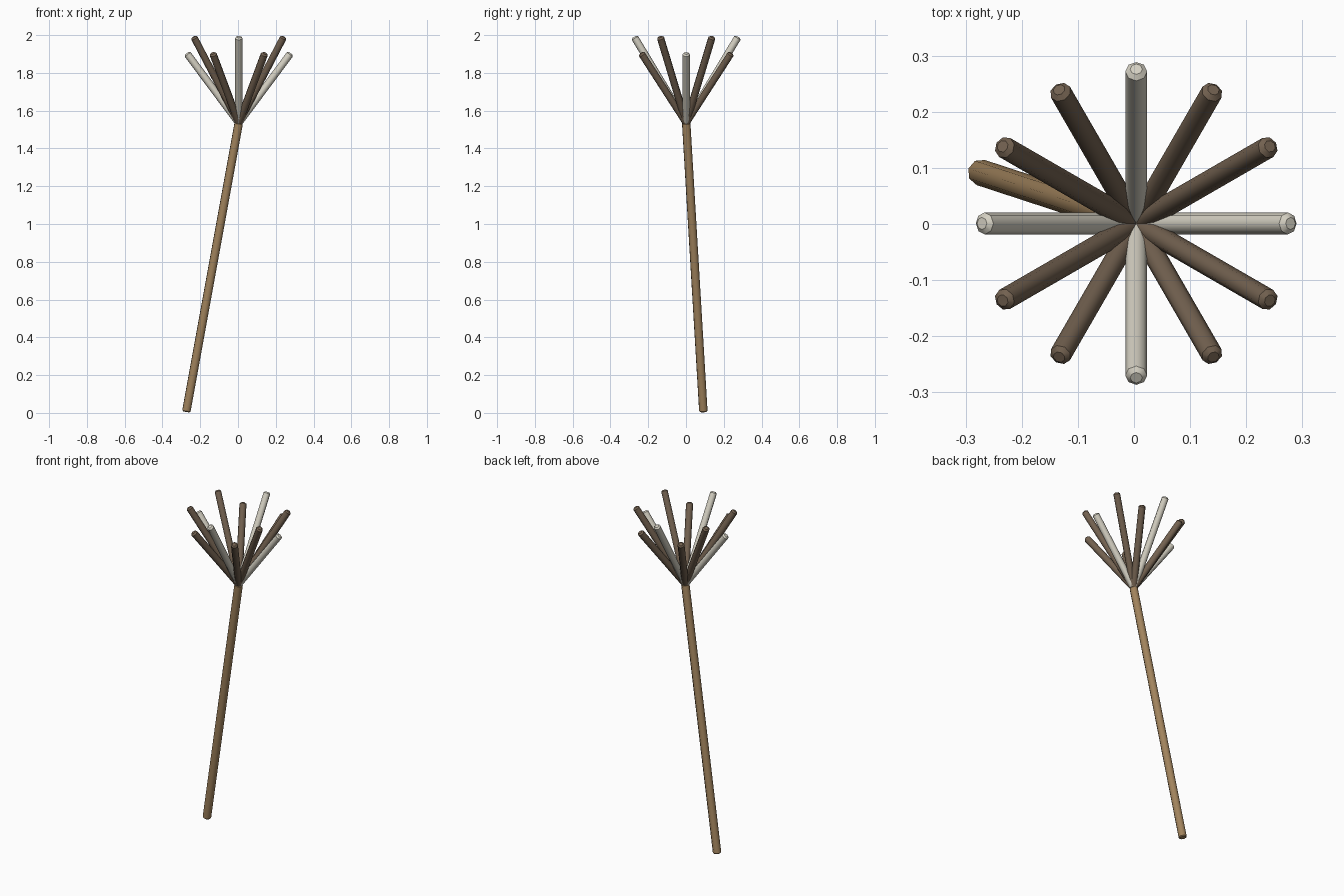
import bpy
from math import cos, sin, radians
from mathutils import Vector

if "Cube" in bpy.data.objects:
    bpy.data.objects.remove(bpy.data.objects["Cube"])

HUB = Vector((0.004, 0.001, 1.535))


def material(name, color):
    m = bpy.data.materials.new(name)
    m.diffuse_color = (*color, 1)
    m.use_nodes = True
    m.node_tree.nodes["Principled BSDF"].inputs["Base Color"].default_value = m.diffuse_color
    return m


WOOD = material("light_wood", (0.36, 0.23, 0.11))
BROWN = material("dark_wood", (0.17, 0.12, 0.08))
PALE = material("pale_bone", (0.66, 0.63, 0.54))


def rod(name, start, end, radius, bevel, mat):
    """Eight-sided rod between two points with chamfered ends."""
    axis = end - start
    bpy.ops.mesh.primitive_cylinder_add(
        vertices=8, radius=radius, depth=axis.length, location=(start + end) / 2)
    ob = bpy.context.object
    ob.name = name
    ob.rotation_mode = 'QUATERNION'
    ob.rotation_quaternion = axis.to_track_quat('Z', 'Y')
    ob.data.materials.append(mat)
    bpy.ops.object.shade_smooth_by_angle(angle=radians(50))
    mod = ob.modifiers.new("end_chamfer", 'BEVEL')
    mod.width = bevel
    mod.segments = 1
    mod.limit_method = 'ANGLE'
    mod.angle_limit = radians(60)
    return ob


# Leaning handle
rod("handle", Vector((-0.274, 0.092, 0.006)), HUB, 0.0235, 0.005, WOOD)

# Fan of twelve prongs, alternating low and high, every third one pale
for i in range(12):
    a = radians(30 * i)
    height = 1.904 if i % 2 == 0 else 1.991
    tip = Vector((HUB.x + 0.275 * cos(a), HUB.y + 0.275 * sin(a), height))
    pale = i % 3 == 0
    rod(f"{'pale' if pale else 'brown'}_prong_{i + 1}", HUB, tip, 0.0195, 0.008,
        PALE if pale else BROWN)
